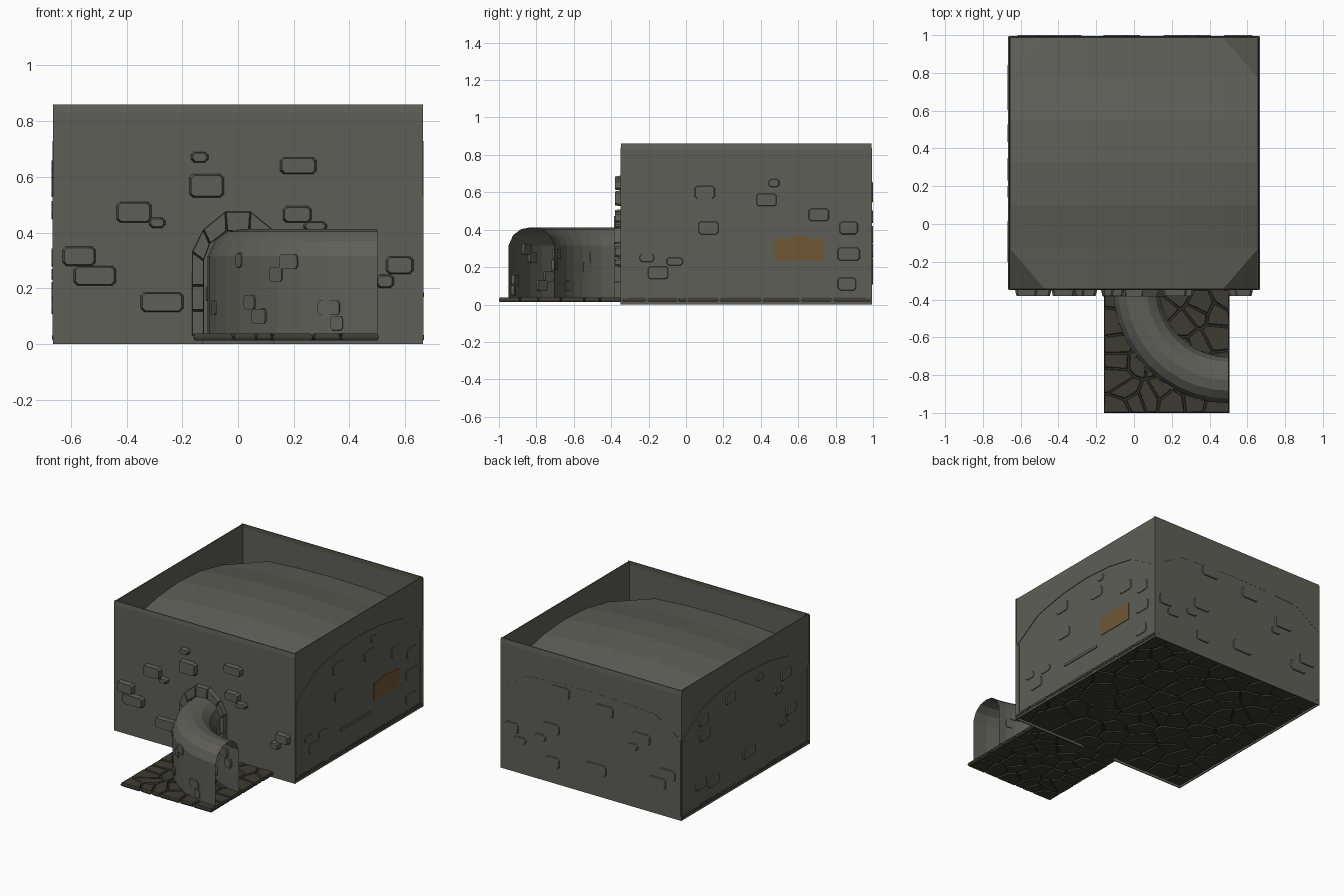
import bpy, bmesh, math, random
from mathutils import Vector

if "Cube" in bpy.data.objects:
    bpy.data.objects.remove(bpy.data.objects["Cube"])

random.seed(4)


def material(name, rgb):
    m = bpy.data.materials.new(name)
    m.diffuse_color = (*rgb, 1)
    m.use_nodes = True
    m.node_tree.nodes["Principled BSDF"].inputs["Base Color"].default_value = m.diffuse_color
    return m


GREY = material("grey stone", (0.114, 0.114, 0.097))
FLOOR = material("dark flagstone", (0.045, 0.045, 0.033))
BROWN = material("brown wood", (0.16, 0.098, 0.036))


def finish(bm, name, mat):
    bmesh.ops.recalc_face_normals(bm, faces=bm.faces)
    me = bpy.data.meshes.new(name)
    bm.to_mesh(me)
    bm.free()
    me.materials.append(mat)
    ob = bpy.data.objects.new(name, me)
    bpy.context.collection.objects.link(ob)
    return ob


def prism(bm, pts, place, d0, d1, inset=0.0):
    """Extrude a 2D outline between depths d0 and d1 on a mapped surface."""
    cu = sum(p[0] for p in pts) / len(pts)
    cv = sum(p[1] for p in pts) / len(pts)
    lo = [bm.verts.new(place(u, v, d0)) for u, v in pts]
    hi = []
    for u, v in pts:
        r = math.hypot(u - cu, v - cv)
        k = max(0.3, 1 - inset / r) if inset else 1
        hi.append(bm.verts.new(place(cu + (u - cu) * k, cv + (v - cv) * k, d1)))
    bm.faces.new(lo[::-1])
    bm.faces.new(hi)
    n = len(pts)
    for i in range(n):
        j = (i + 1) % n
        bm.faces.new((lo[i], lo[j], hi[j], hi[i]))


def rect(u0, u1, v0, v1, c=0.0):
    if not c:
        return [(u0, v0), (u1, v0), (u1, v1), (u0, v1)]
    return [(u0 + c, v0), (u1 - c, v0), (u1, v0 + c), (u1, v1 - c),
            (u1 - c, v1), (u0 + c, v1), (u0, v1 - c), (u0, v0 + c)]


# surface maps: (along, up, outward); the rim above z 0.83 leans inwards a little
def lean(v, d):
    return d - max(0, v - 0.83) * 0.12


def front(u, v, d): return (u, -0.35 - lean(v, d), v)
def back(u, v, d): return (u, 0.994 + lean(v, d), v)
def right(u, v, d): return (0.662 + lean(v, d), u, v)
def left(u, v, d): return (-0.662 - lean(v, d), u, v)


# tunnel bend: quarter turn about a vertical axis
CX, CY, RAD, HALF = 0.5, -0.34, 0.487, 0.122
def bend(a, v, d):
    r = RAD + HALF + d
    return (CX - r * math.cos(a), CY - r * math.sin(a), v)


def bend_inner(a, v, d):
    r = RAD - HALF - d
    return (CX - r * math.cos(a), CY - r * math.sin(a), v)


# walls, with an arched doorway in the front one
door = [(-0.125, 0), (-0.125, 0.31), (-0.1, 0.37), (-0.05, 0.405),
        (0.05, 0.405), (0.1, 0.37), (0.125, 0.31), (0.125, 0)]
front_outline = [(-0.664, 0)] + door + [(0.664, 0), (0.664, 0.83), (-0.664, 0.83)]
for name, place, outline in (
        ("front_wall", front, front_outline),
        ("back_wall", back, rect(-0.664, 0.664, 0, 0.83)),
        ("right_wall", right, rect(-0.345, 0.99, 0, 0.83)),
        ("left_wall", left, rect(-0.345, 0.99, 0, 0.83))):
    bm = bmesh.new()
    prism(bm, outline, place, -0.006, 0)
    us = [p[0] for p in outline]
    prism(bm, rect(min(us), max(us), 0.83, 0.86), place, -0.006, 0)
    finish(bm, name, GREY)

# vaulted ceiling: arched both ways, with hipped corners
side_arch = [(-0.345, 0.535), (-0.13, 0.67), (0.1, 0.715), (0.325, 0.73),
             (0.55, 0.715), (0.77, 0.67), (0.99, 0.535)]
XS = (-0.658, -0.47, -0.24, 0, 0.24, 0.47, 0.658)


def crown(x):
    return 0.04 * (1 - (x / 0.658) ** 2)


end_arch = [(x, 0.535 if abs(x) > 0.6 else 0.64 + crown(x)) for x in XS]
bm = bmesh.new()
cols = []
for x, z_end in end_arch:
    cols.append([bm.verts.new((x, y, z_end if i in (0, 6) else z + crown(x)))
                 for i, (y, z) in enumerate(side_arch)])
for i in range(6):
    for c in range(6):
        a, b = cols[c], cols[c + 1]
        if c in (0, 5) and i in (0, 5):
            e, n = (0, 1) if i == 0 else (6, 5)
            outer, inner = (a, b) if c == 0 else (b, a)
            bm.faces.new((outer[e], inner[e], outer[n]))
            bm.faces.new((inner[e], inner[n], outer[n]))
        else:
            bm.faces.new((a[i], b[i], b[i + 1], a[i + 1]))
finish(bm, "vault_ceiling", GREY)

# arched ribs against the walls, with posts in the corners
for name, place, arch, out in (("right_arch_rib", right, side_arch, 0.004),
                               ("left_arch_rib", left, side_arch, 0.004),
                               ("back_arch_rib", back, end_arch, 0.001),
                               ("front_arch_rib", front, end_arch, -0.002)):
    bm = bmesh.new()
    for (u0, z0), (u1, z1) in zip(arch, arch[1:]):
        prism(bm, [(u0, z0 - 0.022), (u1, z1 - 0.022), (u1, z1 - .002), (u0, z0 - .002)],
              place, -0.025, out)
    for u in (arch[0][0], arch[-1][0] - 0.03):
        prism(bm, rect(u, u + 0.03, 0.03, 0.52), place, -0.025, out)
    finish(bm, name, GREY)

# raised bricks on the front wall: x0, x1, z0, z1
front_bricks = [(-.17, -.105, .65, .69), (-.175, -.05, .525, .61), (.15, .283, .61, .67),
                (-.437, -.31, .435, .51), (-.32, -.26, .415, .455), (-.63, -.51, .28, .35),
                (-.59, -.437, .21, .28), (-.35, -.195, .115, .185), (.16, .265, .435, .495),
                (.235, .32, .405, .44), (.53, .63, .25, .315), (.495, .56, .2, .25)]
bm = bmesh.new()
for b in front_bricks:
    prism(bm, rect(*b, 0.012), front, -0.003, 0.03, 0.008)
finish(bm, "front_bricks", GREY)

# bricks standing proud inside the other walls and just showing outside:
# centre along, centre height, width
right_bricks = [(.1, .6, .11), (.47, .65, .06), (.43, .56, .11), (.71, .48, .11), (.87, .41, .1),
                (.87, .27, .12), (.12, .41, .11), (-.21, .25, .08), (-.15, .17, .11),
                (-.06, .23, .09), (.86, .11, .1)]
left_bricks = [(.76, .58, .1), (.17, .64, .07), (-.1, .56, .11), (-.02, .48, .08), (.48, .62, .1),
               (.75, .48, .11), (.29, .19, .13), (-.15, .31, .11), (.66, .14, .12),
               (.79, .17, .11), (-.07, .25, .08)]
back_bricks = [(.22, .62, .13), (-.1, .58, .13), (.58, .29, .1), (.52, .22, .09), (.29, .36, .12),
               (.37, .28, .08), (-.37, .47, .13), (-.31, .4, .07), (.28, .14, .1),
               (-.04, .18, .15), (-.56, .28, .12), (-.49, .21, .12)]
for name, place, bricks, out in (("right_bricks", right, right_bricks, 0.004),
                                 ("left_bricks", left, left_bricks, 0.007),
                                 ("back_bricks", back, back_bricks, 0.006)):
    bm = bmesh.new()
    for u, v, w in bricks:
        h = 0.035 if w > 0.09 else 0.022
        outline = rect(u - w / 2, u + w / 2, v - h, v + h, 0.012)
        prism(bm, outline, place, -0.001, out, 0.005)
        prism(bm, outline, place, -0.002, -0.03, 0.008)
    finish(bm, name, GREY)

# ledge and brown panel on the right wall
bm = bmesh.new()
prism(bm, rect(0.125, 0.435, 0.168, 0.185), right, -0.03, 0.006)
finish(bm, "right_ledge", GREY)
bm = bmesh.new()
prism(bm, [(.475, .235), (.74, .235), (.74, .35), (.65, .355), (.625, .367),
           (.59, .367), (.56, .355), (.475, .35)], right, -0.001, 0.004)
finish(bm, "brown_panel", BROWN)

# curved tunnel: arched section swept round the bend
section = [(-1, .03), (-1, .315), (-.8, .37), (-.45, .403), (0, .413),
           (.45, .403), (.8, .37), (1, .315), (1, .03)]
bm = bmesh.new()
rings = []
for i in range(11):
    a = math.pi / 2 * i / 10
    rings.append([bm.verts.new((CX - (RAD + HALF * s) * math.cos(a),
                                CY - (RAD + HALF * s) * math.sin(a), z)) for s, z in section])
for r0, r1 in zip(rings, rings[1:]):
    for j in range(len(section) - 1):
        bm.faces.new((r0[j], r0[j + 1], r1[j + 1], r1[j]))
finish(bm, "tunnel", GREY)

# bricks on both sides of the tunnel: angle, height, width
bm = bmesh.new()
for a, z, w in ((.28, .13, .09), (.62, .3, .06), (.72, .15, .1), (.8, .1, .12), (.93, .25, .1),
                (1.02, .295, .13), (1.28, .13, .14), (1.33, .075, .08)):
    prism(bm, rect(a - w / 2, a + w / 2, z - .028, z + .028, .012), bend, -0.018, 0.005, 0.004)
for a, z, w in ((.4, .25, .2), (.55, .2, .14), (.9, .1, .2), (1.25, .27, .18), (1.36, .21, .13)):
    prism(bm, rect(a - w / 2, a + w / 2, z - .028, z + .028, .012), bend_inner, -0.018, 0.005, 0.004)
finish(bm, "tunnel_bricks", GREY)

# doorway surround of separate stones
half = [((.122, .03), (.165, .03)), ((.122, .12), (.165, .12)), ((.122, .21), (.165, .21)),
        ((.122, .3), (.165, .33)), ((.1, .36), (.125, .41)), ((.04, .405), (.045, .475))]
path = [((-i[0], i[1]), (-o[0], o[1])) for i, o in half] + half[::-1]
bm = bmesh.new()
for (i0, o0), (i1, o1) in zip(path, path[1:]):
    prism(bm, [i0, o0, o1, i1], front, -0.005, 0.035, 0.004)
finish(bm, "door_surround", GREY)


# flagstone floors: jittered cells cut by the halfway lines between seeds
def clip(poly, mid, n):
    out = []
    for p, q in zip(poly, poly[1:] + poly[:1]):
        dp, dq = (p - mid).dot(n), (q - mid).dot(n)
        if dp <= 0:
            out.append(p)
        if dp * dq < 0:
            out.append(p.lerp(q, dp / (dp - dq)))
    return out


def flagstones(name, x0, x1, y0, y1, nx, ny):
    sx, sy = (x1 - x0) / nx, (y1 - y0) / ny
    seeds = [Vector((x0 + (i + random.uniform(.1, .9)) * sx, y0 + (j + random.uniform(.1, .9)) * sy))
             for i in range(nx) for j in range(ny)]
    flat = lambda u, v, d: (u, v, d)
    bm = bmesh.new()
    for s in seeds:
        poly = [Vector(p) for p in rect(x0, x1, y0, y1)]
        for t in seeds:
            if t is not s and (t - s).length < 4 * max(sx, sy):
                n = (t - s).normalized()
                poly = clip(poly, (s + t) / 2 - n * 0.003, n)
        if len(poly) > 2:
            outline = [tuple(p) for p in poly]
            prism(bm, outline, flat, 0.025, 0.037, 0.007)
            prism(bm, outline, flat, 0.024, 0.013, 0.007)
    prism(bm, rect(x0, x1, y0, y1), flat, 0.022, 0.027)
    finish(bm, name, FLOOR)


flagstones("room_floor", -0.668, 0.668, -0.345, 0.99, 9, 10)
flagstones("corridor_floor", -0.16, 0.505, -1.0, -0.346, 6, 6)
